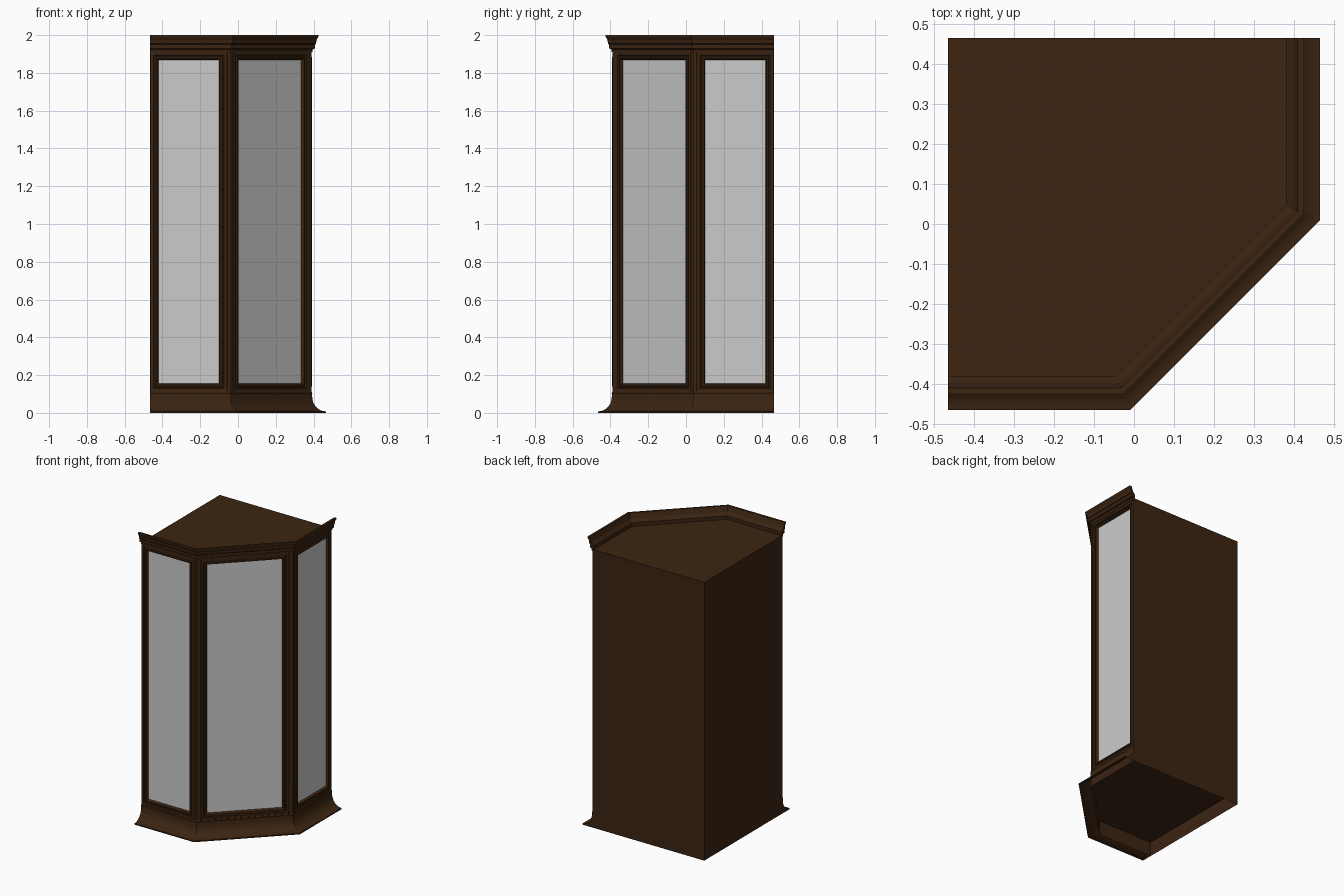
import bpy, bmesh, math
from mathutils import Vector

if "Cube" in bpy.data.objects:
    bpy.data.objects.remove(bpy.data.objects["Cube"])

WALL, FRONT, CUT = 0.465, 0.39, 0.041   # back walls, front planes, diagonal corner
K = math.tan(math.radians(22.5))
TOP, FLOOR = 1.92, 0.10

wood = bpy.data.materials.new("dark_wood")
wood.diffuse_color = (0.045, 0.018, 0.006, 1)
wood.use_nodes = True
wood.node_tree.nodes["Principled BSDF"].inputs["Base Color"].default_value = wood.diffuse_color


def outline(d):
    """Three-sided front line of the plan, pushed out by d."""
    return [(-WALL, -FRONT - d), (-CUT + K * d, -FRONT - d),
            (FRONT + d, CUT - K * d), (FRONT + d, WALL)]


def make(name, verts, faces, mat=wood, facing=None):
    """Mesh object; facing(normal, centre) is true for faces to be turned round."""
    bm = bmesh.new()
    vs = [bm.verts.new(v) for v in verts]
    for f in faces:
        bm.faces.new([vs[i] for i in f])
    bmesh.ops.recalc_face_normals(bm, faces=bm.faces)
    bm.normal_update()
    if facing:
        turn = [f for f in bm.faces if facing(f.normal, f.calc_center_median())]
        bmesh.ops.reverse_faces(bm, faces=turn)
    me = bpy.data.meshes.new(name)
    bm.to_mesh(me)
    bm.free()
    ob = bpy.data.objects.new(name, me)
    bpy.context.collection.objects.link(ob)
    if mat:
        me.materials.append(mat)
    return ob


def inward(n, c):
    """Turn faces that look away from the room corner."""
    return n.x - n.y > 0.01


def sweep(name, profile, closed=False, facing=None):
    """Run a (distance out, height) profile along the three front sides."""
    n = len(profile)
    verts = [(*outline(d)[s], z) for s in range(4) for d, z in profile]
    faces = [(s * n + i, s * n + (i + 1) % n, (s + 1) * n + (i + 1) % n, (s + 1) * n + i)
             for s in range(3) for i in range(n if closed else n - 1)]
    faces += [tuple(range(n)), tuple(range(3 * n, 4 * n))]
    return make(name, verts, faces, facing=facing)


def framed_panel(name, a, b, start, end, glass_in=True):
    """Moulded frame around a glass pane on the side from a to b."""
    a, b = Vector((*a, 0)), Vector((*b, 0))
    u = (b - a).normalized()
    out = Vector((u.y, -u.x, 0))
    length = (b - a).length

    def ring(inset, depth):
        s0, s1 = start + inset, length - end - inset
        z0, z1 = 0.11 + inset, 1.913 - inset
        return [a + u * s + out * depth + Vector((0, 0, z))
                for s, z in ((s0, z0), (s1, z0), (s1, z1), (s0, z1))]

    rings = [(0, -0.02), (0, -0.005), (0.003, 0), (0.018, 0), (0.021, -0.006),
             (0.027, -0.006), (0.030, 0.002), (0.038, 0.002), (0.045, -0.014)]
    verts = [v for r in rings for v in ring(*r)]
    faces = [(4 * r + i, 4 * r + (i + 1) % 4, 4 * r + 4 + (i + 1) % 4, 4 * r + 4 + i)
             for r in range(len(rings) - 1) for i in range(4)]
    make(name + "_frame", verts, faces, facing=lambda n, c: n.dot(out) > 0.01)
    make(name + "_glass", ring(0.044, -0.0135), [(0, 1, 2, 3)], None,
         lambda n, c: (n.dot(out) > 0) == glass_in)


# back walls meeting in the corner
plan = [(FRONT, WALL), (-WALL, WALL), (-WALL, -FRONT)]
make("back_walls", [(x, y, z) for z in (0, TOP) for x, y in plan],
     [(0, 1, 4, 3), (1, 2, 5, 4)], facing=lambda n, c: n.y - n.x > 0)

# floor and top boards
for name, z in (("floor_board", FLOOR), ("top_board", TOP)):
    make(name, [(x, y, z) for x, y in outline(0) + [(-WALL, WALL)]], [tuple(range(5))],
         facing=lambda n, c: n.z > 0)

# flared plinth with a concave curve and closed ends
cove = [(0, 0), (0, 0.112), (0.004, 0.105), (0.002, 0.098)]
for i in range(9):
    t = math.pi / 2 * i / 8
    cove.append((0.075 - 0.072 * math.cos(t), 0.085 - 0.077 * math.sin(t)))
sweep("plinth", cove[0:] + [(0.075, 0)],
      facing=lambda n, c: inward(n, c) and n.z < 0.6)

# cornice standing above the top board
sweep("cornice", [(-0.01, 1.91), (0.004, 1.91), (0.006, 1.925), (0.018, 1.93),
                  (0.018, 1.95), (0.023, 1.955), (0.026, 1.975), (0.035, 1.99),
                  (0.035, 2.0), (0.02, 2.0), (0.008, 1.965), (-0.01, 1.945)], True,
      facing=lambda n, c: True)

# three glazed sides
SIDE, DOOR = 0.015, 0.022   # post widths on the outer sides and on the diagonal
P = outline(0)
framed_panel("front_panel", P[0], P[1], 0, SIDE, False)
framed_panel("diagonal_door", P[1], P[2], DOOR, DOOR)
framed_panel("side_panel", P[2], P[3], SIDE, 0)

# angled corner posts
for name, i, w0, w1 in (("front_post", 1, SIDE, DOOR), ("side_post", 2, DOOR, SIDE)):
    c = Vector(P[i])
    before = c + (Vector(P[i - 1]) - c).normalized() * w0
    after = c + (Vector(P[i + 1]) - c).normalized() * w1
    pts = [before, c, after, Vector(outline(-0.02)[i])]
    make(name, [(p.x, p.y, z) for z in (FLOOR, TOP) for p in pts],
         [(0, 1, 2, 3), (4, 5, 6, 7)] + [(j, (j + 1) % 4, (j + 1) % 4 + 4, j + 4) for j in range(4)],
         facing=lambda n, c: True)
